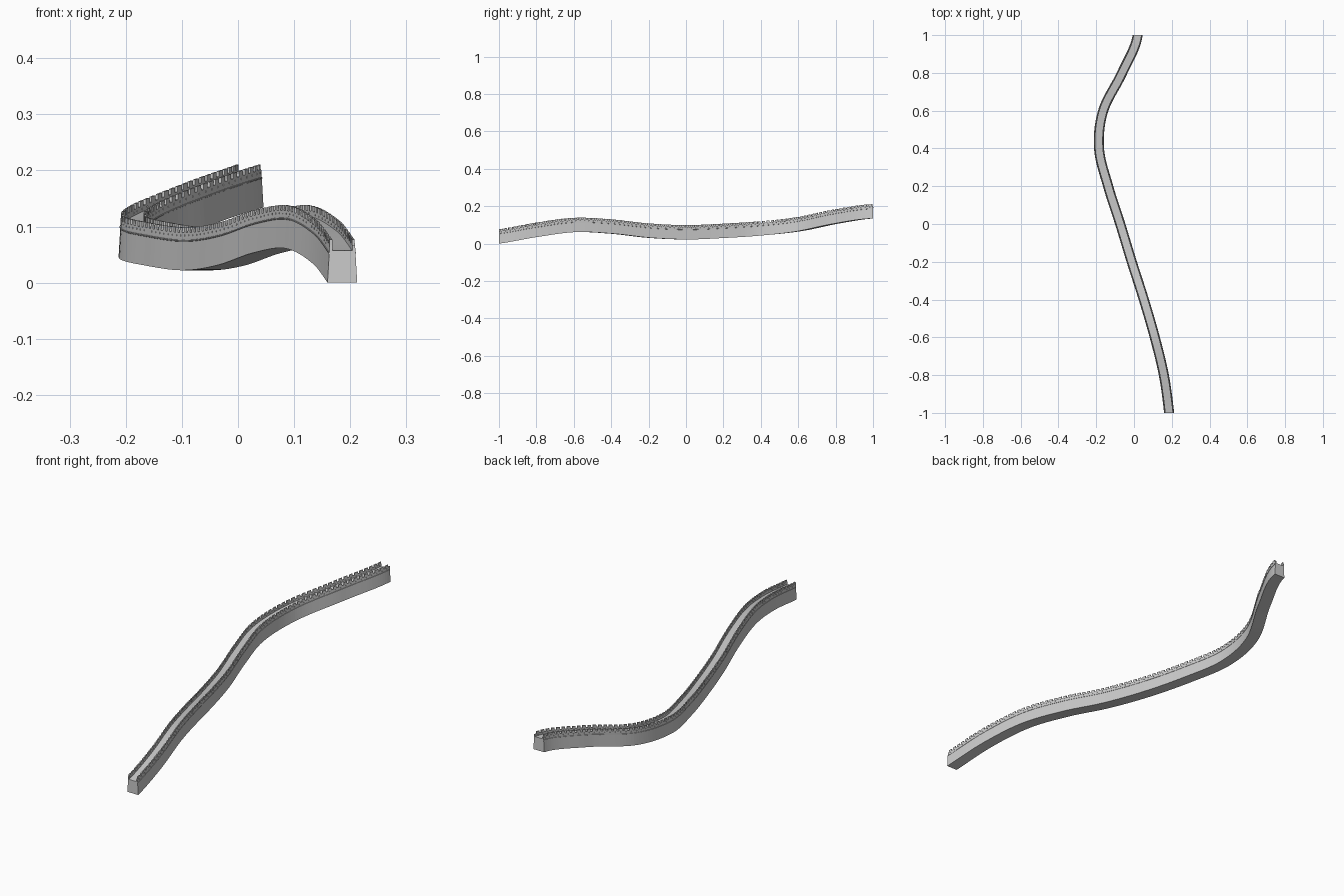
import bpy, bmesh
from mathutils import Vector

if "Cube" in bpy.data.objects:
    bpy.data.objects.remove(bpy.data.objects["Cube"])

# Centre line, sampled every 0.2 in y from -1 to 1: x and ground height
XS = [0.186, 0.158, 0.11, 0.052, -0.012, -0.073, -0.137, -0.185, -0.163, -0.063, 0.019]
ZS = [0.0, 0.035, 0.061, 0.053, 0.031, 0.022, 0.03, 0.043, 0.065, 0.106, 0.134]
PERIODS, COLS = 88, 8          # merlons along the wall, slices per merlon
N = PERIODS * COLS


def cubic(v, t):
    i = min(int(t), len(v) - 2)
    u = t - i
    m = lambda k: (v[k + 1] - v[k - 1]) / 2 if 0 < k < len(v) - 1 else (
        (v[1] - v[0]) * 0.8 if k == 0 else (v[-1] - v[-2]) * 0.3)
    return ((2*u**3 - 3*u*u + 1) * v[i] + (u**3 - 2*u*u + u) * m(i)
            + (3*u*u - 2*u**3) * v[i + 1] + (u**3 - u*u) * m(i + 1))


def path(t):
    return Vector((cubic(XS, t), -1 + t * 0.2, cubic(ZS, t)))


# Evenly spaced stations along the path, each with a sideways direction
dense = [path(10 * k / 4000) for k in range(4001)]
dist = [0.0]
for a, b in zip(dense, dense[1:]):
    dist.append(dist[-1] + (b - a).length)
pts, k = [], 0
for s in range(N + 1):
    while k < 4000 and dist[k] < dist[-1] * s / N - 1e-9:
        k += 1
    pts.append(dense[k])
frames = []
for i, p in enumerate(pts):
    d = pts[min(i + 4, N)] - pts[max(i - 4, 0)]
    if i in (0, N):
        d = Vector((0, 1, 0))
    frames.append((p, Vector((d.y, -d.x, 0)).normalized()))


def at(i, off, h):
    p, side = frames[i]
    return p + side * off + Vector((0, 0, h))


def finish(name, bm):
    bmesh.ops.remove_doubles(bm, verts=bm.verts, dist=1e-6)
    bmesh.ops.recalc_face_normals(bm, faces=bm.faces)
    me = bpy.data.meshes.new(name)
    bm.to_mesh(me)
    bm.free()
    ob = bpy.data.objects.new(name, me)
    bpy.context.collection.objects.link(ob)
    return ob


def sweep(name, profile, step):
    bm = bmesh.new()
    rings = [[bm.verts.new(at(i, o, h)) for o, h in profile] for i in range(0, N + 1, step)]
    n = len(profile)
    for a, b in zip(rings, rings[1:]):
        for j in range(n):
            bm.faces.new((a[j], a[(j + 1) % n], b[(j + 1) % n], b[j]))
    bm.faces.new(rings[0])
    bm.faces.new(rings[-1])
    return finish(name, bm)


# Battered wall body with a thin string course below the parapet
half = [(0.0265, 0), (0.0235, 0.051), (0.0245, 0.0515), (0.0245, 0.0535), (0.0232, 0.054), (0.0232, 0.057)]
body = sweep("wall_body", half + [(-o, h) for o, h in reversed(half)], 4)

# Parapets: a grid of cells with loopholes and crenels left open
ROWS = [0.057, 0.0605, 0.0635, 0.067, 0.0765]


def filled(i, j):
    if not (0 <= i < N and 0 <= j < 4):
        return False
    c = i % COLS
    if j == 3:
        return 1 <= c <= 5
    return not (j == 1 and c == 3)


def parapet(name, sign):
    bm = bmesh.new()

    def quad(*c):
        bm.faces.new([bm.verts.new(at(i, sign * o, h)) for i, o, h in c])

    def outer(h):
        return 0.0232 - (h - 0.057) * 0.05

    for i in range(N):
        for j in range(4):
            if not filled(i, j):
                continue
            lo, hi = ROWS[j], ROWS[j + 1]
            a0, a1, b = outer(lo), outer(hi), 0.0178
            quad((i, a0, lo), (i + 1, a0, lo), (i + 1, a1, hi), (i, a1, hi))
            quad((i, b, lo), (i + 1, b, lo), (i + 1, b, hi), (i, b, hi))
            for di in (0, 1):
                if not filled(i - 1 + 2 * di, j):
                    s = i + di
                    quad((s, a0, lo), (s, a1, hi), (s, b, hi), (s, b, lo))
            if not filled(i, j + 1):
                quad((i, a1, hi), (i + 1, a1, hi), (i + 1, b, hi), (i, b, hi))
            if j > 0 and not filled(i, j - 1):
                quad((i, a0, lo), (i + 1, a0, lo), (i + 1, b, lo), (i, b, lo))
    return finish(name, bm)


parapet("parapet_right", 1)
parapet("parapet_left", -1)
